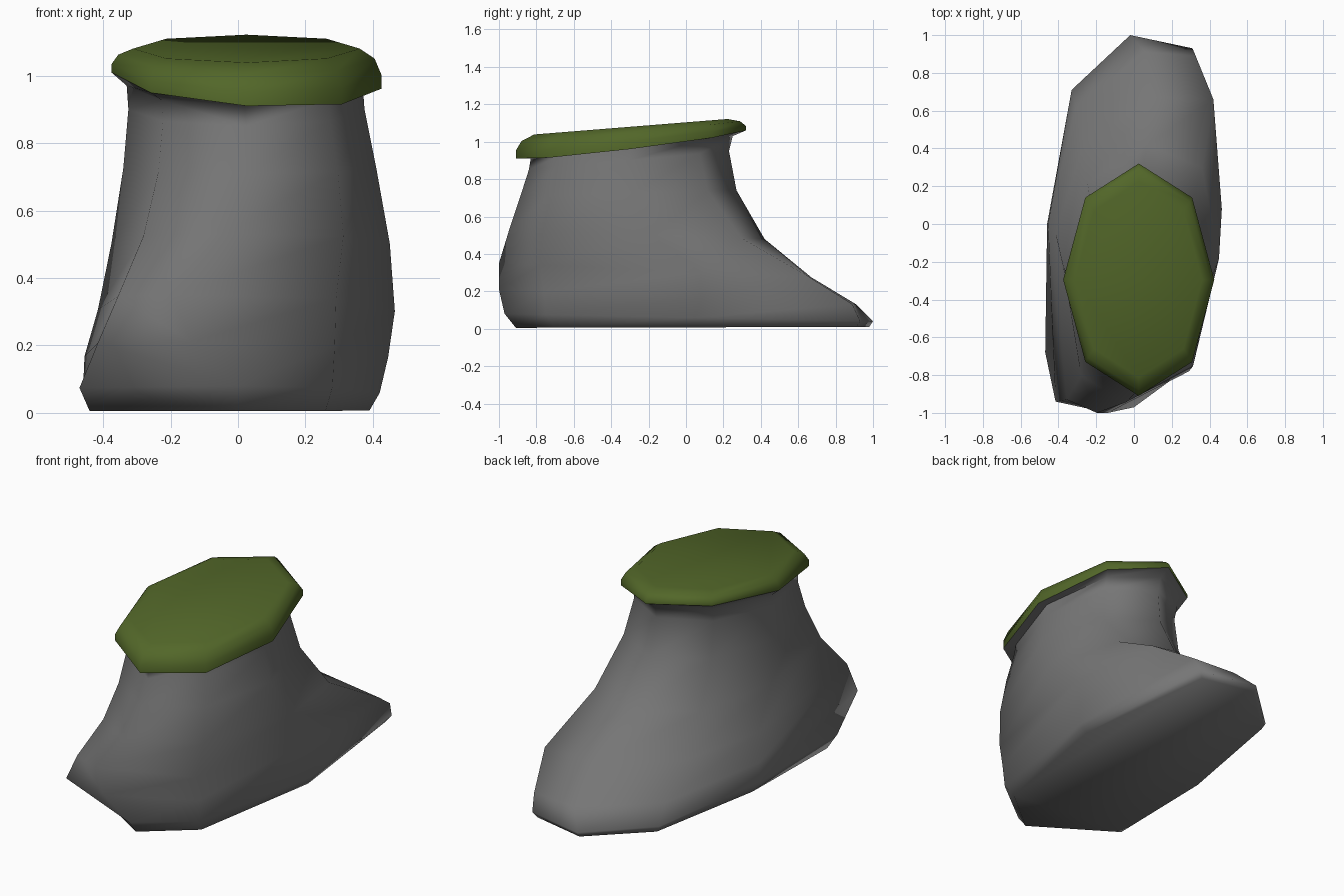
import bpy, bmesh, math
from mathutils import Vector

if "Cube" in bpy.data.objects:
    bpy.data.objects.remove(bpy.data.objects["Cube"])

# Eight columns around the boot, starting front-left and running counter-clockwise
OCT = [(math.cos(math.radians(a)), math.sin(math.radians(a))) for a in range(-135, 225, 45)]
SOLE = [(-.47, -.68), (0, -.97), (.28, -.75), (.42, .05),
        (.31, .93), (-.02, 1.0), (-.33, .71), (-.46, .0)]
INSTEP = [(-.42, -.94), (-.14, -1.0), (.29, -.76), (.45, .08),
          (.33, .89), (.06, .91), (-.31, .62), (-.46, .0)]
ANKLE = [(-.36, -.93), (-.20, -1.0), (.29, -.78), (.465, .08),
         (.42, .66), (.10, .67), (-.27, .42), (-.42, -.05)]


def normalise(pts):
    xs, ys = [p[0] for p in pts], [p[1] for p in pts]
    f = lambda v, s: 2 * (v - min(s)) / (max(s) - min(s)) - 1
    return [(f(x, xs), f(y, ys)) for x, y in pts]


def loft(name, rings, angle, colour, cap_start=True, cap_end=True):
    bm = bmesh.new()
    rows = [[bm.verts.new(p) for p in r] for r in rings]
    for a, b in zip(rows, rows[1:]):
        for i in range(len(a)):
            j = (i + 1) % len(a)
            if i == 0:  # fixed diagonal keeps the heel corner convex
                bm.faces.new((a[i], a[j], b[i]))
                bm.faces.new((a[j], b[j], b[i]))
            else:
                bm.faces.new((a[i], a[j], b[j], b[i]))
    for f in bm.faces:
        f.smooth = True
    if cap_start:  # flat underside with a crisp edge
        bm.faces.new(rows[0][::-1]).smooth = False
    if cap_end:
        bm.faces.new(rows[-1]).smooth = True
    bm.normal_update()
    me = bpy.data.meshes.new(name)
    bm.to_mesh(me)
    bm.free()
    me.set_sharp_from_angle(angle=math.radians(angle))
    mat = bpy.data.materials.new(name + "_colour")
    mat.diffuse_color = (*colour, 1)
    mat.use_nodes = True
    mat.node_tree.nodes["Principled BSDF"].inputs["Base Color"].default_value = mat.diffuse_color
    me.materials.append(mat)
    ob = bpy.data.objects.new(name, me)
    bpy.context.collection.objects.link(ob)
    return ob


OUTLINES = [normalise(SOLE), normalise(INSTEP), normalise(ANKLE), OCT, OCT]


def boot_ring(x0, x1, y0, y1, z0, z1, shape):
    # shape 0 = sole, 1 = instep, 2 = ankle, 3 = octagon; z runs from heel (z0) to toe (z1)
    k = int(shape)
    ring = []
    for a, b in zip(OUTLINES[k], OUTLINES[k + 1]):
        u, v = (p + (q - p) * (shape - k) for p, q in zip(a, b))
        t = (v + 1) / 2
        ring.append(Vector((x0 + (x1 - x0) * (u + 1) / 2, y0 + (y1 - y0) * t, z0 + (z1 - z0) * t)))
    return ring


def cuff_ring(scale, t):
    # t moves from the tilted lower rim plane to the flatter top plane
    ring = []
    for u, v in OCT:
        dx, dy = .4 * u * scale, .615 * v * scale
        low = .985 - .06 * dx + .122 * dy
        top = 1.08 + .08 * dy
        ring.append(Vector((.025 + dx, -.295 + dy, low + (top - low) * t)))
    return ring


# Boot: sole, foot, ankle and leg, flaring out under the cuff
SECTIONS = [
    (-.44, .39, -.91, .98, .005, .01, 0),
    (-.47, .42, -.97, 1.0, .08, .04, 0),
    (-.455, .445, -1.0, .91, .21, .13, 1),
    (-.415, .465, -1.0, .67, .35, .275, 2),
    (-.375, .45, -.945, .42, .53, .48, 2.6),
    (-.34, .41, -.885, .27, .71, .74, 2.9),
    (-.325, .375, -.84, .23, .85, .95, 3),
    (-.33, .37, -.83, .25, .91, 1.03, 3),
]
loft("boot", [boot_ring(*s) for s in SECTIONS] + [cuff_ring(1, 0)], 85, (.18, .18, .18), cap_end=False)

# Cuff: green rounded rim with a closed top
loft("cuff", [cuff_ring(*r) for r in ((1, 0), (1, .35), (.95, .75), (.84, 1))],
     80, (.085, .135, .022), cap_start=False)
